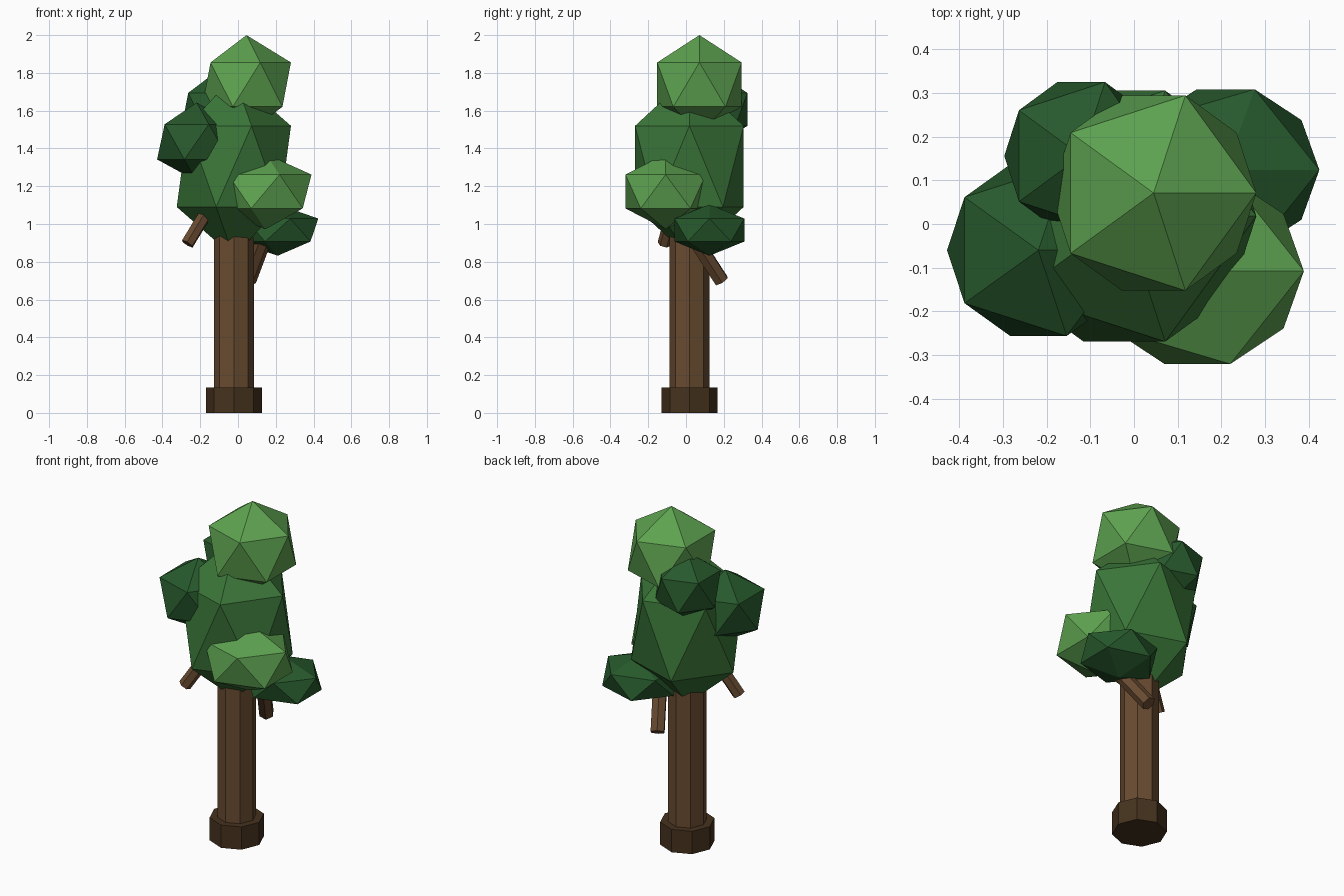
import bpy
from math import pi
from mathutils import Vector

if "Cube" in bpy.data.objects:
    bpy.data.objects.remove(bpy.data.objects["Cube"])


def material(name, rgb):
    m = bpy.data.materials.new(name)
    m.diffuse_color = (*rgb, 1)
    m.use_nodes = True
    m.node_tree.nodes["Principled BSDF"].inputs["Base Color"].default_value = m.diffuse_color
    return m


bark = material("bark", (0.14, 0.07, 0.03))
dark_bark = material("dark_bark", (0.06, 0.032, 0.013))
light_leaf = material("light_leaf", (0.11, 0.36, 0.08))
mid_leaf = material("mid_leaf", (0.043, 0.18, 0.04))
dark_leaf = material("dark_leaf", (0.02, 0.1, 0.025))


def rod(name, start, end, radius, sides, mat):
    """Straight faceted cylinder between two points."""
    a, b = Vector(start), Vector(end)
    bpy.ops.mesh.primitive_cylinder_add(
        vertices=sides, radius=radius, depth=(b - a).length, location=(a + b) / 2)
    ob = bpy.context.object
    ob.name = name
    ob.rotation_euler = (b - a).to_track_quat('Z', 'Y').to_euler()
    ob.data.materials.append(mat)
    return ob


def clump(name, centre, radii, mat):
    """Twenty-sided leaf clump."""
    bpy.ops.mesh.primitive_ico_sphere_add(subdivisions=1, radius=1, location=centre)
    ob = bpy.context.object
    ob.name = name
    ob.scale = radii
    ob.data.materials.append(mat)


# Trunk and flared foot
for name, z0, z1, r, mat in [("trunk", 0.01, 1.2, 0.106, bark),
                             ("trunk_foot", 0, 0.135, 0.148, dark_bark)]:
    bpy.ops.mesh.primitive_cylinder_add(vertices=8, radius=r, depth=z1 - z0,
                                        location=(-0.022, 0.019, (z0 + z1) / 2))
    bpy.context.object.name = name
    bpy.context.object.data.materials.append(mat)

# Branch stubs, running up into the leaves
rod("left_branch", (-0.268, -0.115, 0.895), (-0.11, -0.045, 1.155), 0.036, 6, bark)
rod("right_branch", (0.055, 0.188, 0.70), (0.165, -0.002, 0.994), 0.042, 6, bark)

# Leaf clumps
clump("main_crown", (-0.022, 0.018, 1.305), (0.338, 0.338, 0.48), mid_leaf)
clump("top_clump", (0.045, 0.071, 1.738), (0.263, 0.263, 0.262), light_leaf)
clump("front_right_clump", (0.145, -0.108, 1.172), (0.273, 0.25, 0.20), light_leaf)
clump("back_right_clump", (0.21, 0.124, 0.968), (0.24, 0.217, 0.136), dark_leaf)
clump("left_clump", (-0.219, -0.06, 1.435), (0.234, 0.231, 0.208), dark_leaf)
clump("back_left_clump", (-0.121, 0.156, 1.607), (0.197, 0.199, 0.195), dark_leaf)
